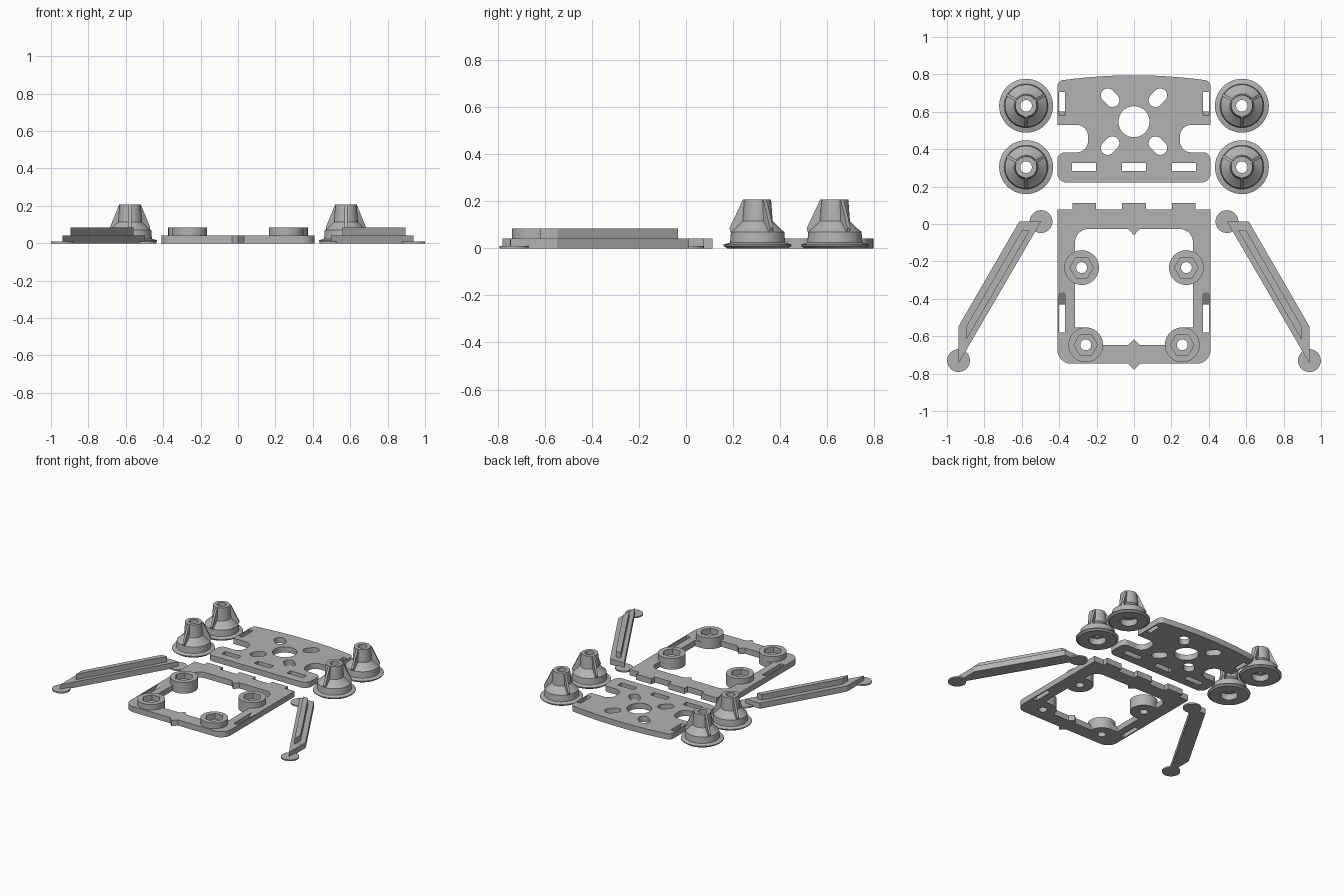
import bpy, bmesh, math
from mathutils import Matrix, Vector
from mathutils.geometry import interpolate_bezier

cube = bpy.data.objects.get("Cube")
if cube:
    bpy.data.objects.remove(cube)

GREY = (0.45, 0.45, 0.45, 1)
mat = bpy.data.materials.new("plain grey")
mat.use_nodes = True
mat.diffuse_color = GREY
mat.node_tree.nodes["Principled BSDF"].inputs["Base Color"].default_value = GREY

T = 0.042       # plate thickness
TALL = 0.083    # height of bosses and leg ribs


# ---- outline helpers ----
def circle(x, y, r, n=40):
    return [(x + r * math.cos(i * math.tau / n), y + r * math.sin(i * math.tau / n))
            for i in range(n)]


def rect(x0, x1, y0, y1):
    return [(x0, y0), (x1, y0), (x1, y1), (x0, y1)]


def slot(x, y, angle, half, r, n=10):
    pts = []
    for end in (0, 1):
        a = angle + end * math.pi
        for i in range(n + 1):
            b = a - math.pi / 2 + math.pi * i / n
            pts.append((x + half * math.cos(a) + r * math.cos(b),
                        y + half * math.sin(a) + r * math.sin(b)))
    return pts


def mirrored(half):
    """Close an outline listed from the middle, round the +x half."""
    return half + [(-p[0],) + tuple(p[1:]) for p in reversed(half) if p[0] != 0]


def rounded(pts):
    """Points given as (x, y, radius) become right-angle fillets."""
    out = []
    for i, p in enumerate(pts):
        c = Vector(p[:2])
        if len(p) < 3:
            out.append(tuple(c))
            continue
        a = (Vector(pts[i - 1][:2]) - c).normalized() * p[2]
        b = (Vector(pts[(i + 1) % len(pts)][:2]) - c).normalized() * p[2]
        arc = interpolate_bezier(c + a, c + a * 0.45, c + b * 0.45, c + b, 9)
        out += [(v[0], v[1]) for v in arc]
    return out


# ---- solid helpers ----
def finish(name, bm):
    bmesh.ops.remove_doubles(bm, verts=bm.verts, dist=0.0002)
    bmesh.ops.recalc_face_normals(bm, faces=bm.faces)
    me = bpy.data.meshes.new(name)
    bm.to_mesh(me)
    bm.free()
    me.materials.append(mat)
    ob = bpy.data.objects.new(name, me)
    bpy.context.collection.objects.link(ob)
    bpy.ops.object.select_all(action='DESELECT')
    ob.select_set(True)
    bpy.context.view_layer.objects.active = ob
    bpy.ops.object.shade_smooth_by_angle(angle=math.radians(30))
    return ob


def plate(name, outlines, z0, z1, matrix=None):
    """Extrude an outline, with any further outlines cut as holes."""
    cu = bpy.data.curves.new(name + " profile", 'CURVE')
    cu.dimensions = '2D'
    cu.fill_mode = 'BOTH'
    cu.extrude = (z1 - z0) / 2
    for pts in outlines:
        sp = cu.splines.new('POLY')
        sp.points.add(len(pts) - 1)
        for q, p in zip(sp.points, pts):
            q.co = (p[0], p[1], 0, 1)
        sp.use_cyclic_u = True
    tmp = bpy.data.objects.new(name + " profile", cu)
    me = bpy.data.meshes.new_from_object(tmp)
    bm = bmesh.new()
    bm.from_mesh(me)
    bpy.data.objects.remove(tmp)
    bpy.data.curves.remove(cu)
    bpy.data.meshes.remove(me)
    bm.transform((matrix or Matrix()) @ Matrix.Translation((0, 0, (z0 + z1) / 2)))
    return finish(name, bm)


def lathe(name, profile, loc):
    bm = bmesh.new()
    vs = [bm.verts.new((r, 0, z)) for r, z in profile]
    es = [bm.edges.new((vs[i - 1], vs[i])) for i in range(len(vs))]
    bmesh.ops.spin(bm, geom=vs + es, cent=(0, 0, 0), axis=(0, 0, 1),
                   angle=math.tau, steps=48)
    bmesh.ops.translate(bm, verts=bm.verts, vec=loc)
    return finish(name, bm)


# profile (u, v) -> (y, z), thickness along x
UPRIGHT = Matrix(((0, 0, 1, 0), (1, 0, 0, 0), (0, 1, 0, 0), (0, 0, 0, 1)))

# ---- top plate with notched sides and a bowed rear edge ----
half = [(0, 0.222), (0.41, 0.222, 0.05), (0.41, 0.383, 0.04), (0.246, 0.383, 0.06),
        (0.246, 0.53, 0.06), (0.41, 0.53), (0.41, 0.766, 0.03)]
half += [(0.36 - 0.04 * i, 0.795 - 0.18 * (0.36 - 0.04 * i) ** 2) for i in range(9)]
half.append((0, 0.795))
holes = [circle(0, 0.547, 0.083)]
holes += [slot(sx * 0.128, 0.547 + sy * 0.128, math.atan2(sy, sx), 0.018, 0.037)
          for sx in (-1, 1) for sy in (-1, 1)]
holes += [rect(x - 0.065, x + 0.065, 0.283, 0.326) for x in (-0.267, 0, 0.267)]
holes += [rect(s * 0.385 - 0.016, s * 0.385 + 0.016, 0.58, 0.705) for s in (-1, 1)]
plate("top_plate", [rounded(mirrored(half))] + holes, 0, T)

# ---- frame with tabs, pointers and a large opening ----
LOWER, UPPER = (0.258, -0.646), (0.28, -0.233)
outer = [(0, -0.78), (0.032, -0.747), (0.41, -0.747, 0.075), (0.41, 0.077),
         (0.33, 0.077), (0.33, 0.112), (0.203, 0.112), (0.203, 0.077),
         (0.065, 0.077), (0.065, 0.112)]
inner = [(0, -0.617), (0.03, -0.646), (0.165, -0.646), (0.258, -0.553),
         (0.315, -0.553), (0.315, -0.027, 0.07), (0.03, -0.027), (0, -0.06)]
holes = [rect(s * 0.385 - 0.016, s * 0.385 + 0.016, -0.58, -0.365) for s in (-1, 1)]
holes += [circle(s * LOWER[0], LOWER[1], 0.029) for s in (-1, 1)]
plate("frame", [rounded(mirrored(outer)), rounded(mirrored(inner))] + holes, 0, T)

for s, side in ((1, "left"), (-1, "right")):
    # nut bosses with hexagonal pockets
    for (x, y), place in ((LOWER, "front"), (UPPER, "rear")):
        x *= s
        plate(f"{place}_boss_base_{side}", [circle(x, y, 0.093), circle(x, y, 0.029)], 0, T)
        plate(f"{place}_nut_pocket_{side}",
              [circle(x, y, 0.093), circle(x, y, 0.063, 6)], T, TALL)

    # ramps inside the side slots
    x0, x1 = s * 0.385 - 0.016, s * 0.385 + 0.016
    plate(f"frame_slot_ramp_{side}", [[(-0.365, T), (-0.365, 0), (-0.43, 0)]], x0, x1, UPRIGHT)
    plate(f"top_slot_ramp_{side}", [[(0.58, T), (0.58, 0), (0.602, 0)]], x0, x1, UPRIGHT)

    # leg: flat strut, raised rib and thin end pads
    strut = [(0.497, 0.013), (0.614, 0.013), (0.938, -0.547), (0.938, -0.745)]
    rib = [(0.558, -0.035), (0.6, -0.035), (0.895, -0.545), (0.895, -0.617)]
    plate(f"leg_strut_{side}", [[(s * x, y) for x, y in strut]], 0, T)
    plate(f"leg_rib_{side}", [[(s * x, y) for x, y in rib]], T, TALL)
    for x, y, place in ((0.497, 0.013, "rear"), (0.938, -0.73, "front")):
        plate(f"leg_{place}_pad_{side}", [circle(s * x, y, 0.061)], 0, 0.01)

    # flanged feet with three fins
    for y, place in ((0.304, "front"), (0.632, "rear")):
        loc = Vector((s * 0.577, y, 0))
        lathe(f"{place}_foot_{side}",
              [(0.031, 0.045), (0.058, 0.045), (0.058, 0), (0.13, 0), (0.144, 0.01),
               (0.144, 0.016), (0.117, 0.024), (0.113, 0.07), (0.1, 0.08),
               (0.064, 0.115), (0.057, 0.208), (0.031, 0.208)], loc)
        for k in range(3):
            turn = Matrix.Translation(loc) @ Matrix.Rotation(k * math.tau / 3, 4, 'Z')
            fin = [(-0.045, 0.207), (-0.062, 0.207), (-0.12, 0.085), (-0.112, 0.06),
                   (-0.045, 0.06)]
            plate(f"{place}_foot_fin_{side}_{k + 1}", [fin], -0.008, 0.008, turn @ UPRIGHT)
